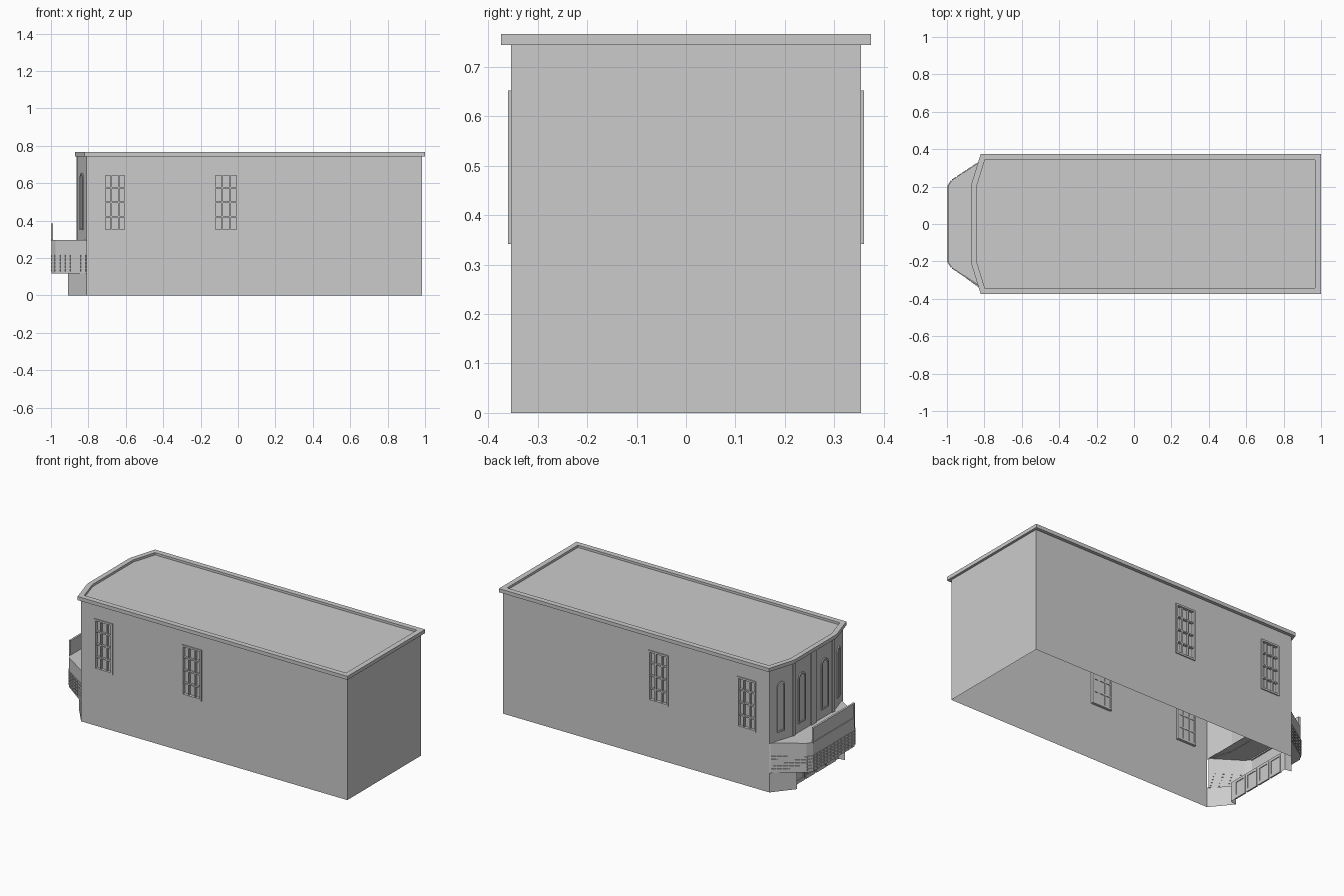
import bpy, math
from mathutils import Vector

if "Cube" in bpy.data.objects:
    bpy.data.objects.remove(bpy.data.objects["Cube"])


class Part:
    """Collects faces, then becomes one named object."""
    def __init__(self, name):
        self.name, self.v, self.f = name, [], []

    def face(self, *pts):
        n = len(self.v)
        self.v += [tuple(p) for p in pts]
        self.f.append(list(range(n, n + len(pts))))

    def done(self):
        me = bpy.data.meshes.new(self.name)
        me.from_pydata(self.v, [], self.f)
        me.update()
        ob = bpy.data.objects.new(self.name, me)
        bpy.context.collection.objects.link(ob)
        return ob


def on_wall(a, b):
    """Map (along, height, outward) to a wall running from a to b."""
    u = (Vector(b) - Vector(a)).normalized()
    return lambda s, z, d=0: (a[0] + u.x * s + u.y * d, a[1] + u.y * s - u.x * d, z)


def length(a, b):
    return (Vector(b) - Vector(a)).length


def box(part, w, s0, s1, z0, z1, d0, d1):
    c = [w(s, z, d) for d in (d0, d1) for z in (z0, z1) for s in (s0, s1)]
    for q in ((4, 5, 7, 6), (1, 0, 2, 3), (0, 4, 6, 2), (5, 1, 3, 7), (6, 7, 3, 2), (0, 1, 5, 4)):
        part.face(*[c[i] for i in q])


def strip(part, p, q, zp, zq, closed=False):
    n = len(p)
    for i in range(n if closed else n - 1):
        j = (i + 1) % n
        part.face((*p[i], zp), (*p[j], zp), (*q[j], zq), (*q[i], zq))


def mirrored(half):
    return half + [(x, -y) for x, y in reversed(half)]


# Side walls with window openings, and the plain end wall
Z0, Z1 = 0.342, 0.652
wins_x = [(-0.72, -0.595), (-0.13, 0.004)]
walls = Part("building_walls")
front, back = ((-0.81, -0.354), (0.985, -0.354)), ((0.985, 0.354), (-0.81, 0.354))
sides = [(front, [(x0 + 0.81, x1 + 0.81) for x0, x1 in wins_x]),
         (back, [(0.985 - x1, 0.985 - x0) for x0, x1 in reversed(wins_x)])]
bars = Part("side_window_frames")
glass = Part("side_window_glass")
for (a, b), wins in sides:
    w = on_wall(a, b)
    cuts = [0] + [s for pair in wins for s in pair] + [length(a, b)]
    for i in range(len(cuts) - 1):
        rows = [(0, Z0), (Z1, 0.75)] if i % 2 else [(0, 0.75)]
        for z0, z1 in rows:
            s0, s1 = cuts[i], cuts[i + 1]
            walls.face(w(s0, z0), w(s1, z0), w(s1, z1), w(s0, z1))
    for s0, s1 in wins:
        t = 0.011
        box(bars, w, s0, s0 + t, Z0, Z1, -0.015, 0.006)
        box(bars, w, s1 - t, s1, Z0, Z1, -0.015, 0.006)
        box(bars, w, s0 + t, s1 - t, Z0, Z0 + t, -0.015, 0.006)
        box(bars, w, s0 + t, s1 - t, Z1 - t, Z1, -0.015, 0.006)
        for k in (1, 2):
            s = s0 + (s1 - s0) * k / 3
            box(bars, w, s - 0.004, s + 0.004, Z0 + t, Z1 - t, -0.015, 0.001)
        for k in (1, 2, 3):
            z = Z0 + (Z1 - Z0) * k / 4
            box(bars, w, s0 + t, s1 - t, z - 0.004, z + 0.004, -0.015, 0.001)
        glass.face(w(s0, Z0, -0.012), w(s1, Z0, -0.012), w(s1, Z1, -0.012), w(s0, Z1, -0.012))
strip(walls, [front[1], back[0]], [front[1], back[0]], 0, 0.75)
walls.done(), bars.done(), glass.done()

# Faceted upper facade with a central pilaster and corner strips
fac = mirrored([(-0.81, 0.354), (-0.857, 0.2)])
facade = Part("upper_facade")
strip(facade, fac, fac, 0.295, 0.75)
wc = on_wall(fac[1], fac[2])
for s0, s1 in ((0, 0.02), (0.175, 0.225), (0.38, 0.4)):
    box(facade, wc, s0, s1, 0.295, 0.745, -0.002, 0.006)
facade.done()


# Round-topped windows in the facade
def arch(cx, half, z0, z1, n=8):
    pts = [(cx - half, z0), (cx + half, z0)]
    return pts + [(cx + half * math.cos(math.pi * i / n), z1 - half + half * math.sin(math.pi * i / n))
                  for i in range(n + 1)]


arches = Part("arched_windows")
for i, places in enumerate([(0.08,), (0.09, 0.31), (0.081,)]):
    w = on_wall(fac[i], fac[i + 1])
    for cx in places:
        r = 0.034 if i == 1 else 0.026
        outer, inner = arch(cx, r, 0.35, 0.655), arch(cx, r - 0.009, 0.359, 0.646)
        for k in range(len(outer)):
            m = (k + 1) % len(outer)
            o0, o1, i0, i1 = outer[k], outer[m], inner[k], inner[m]
            arches.face(w(*o0, 0.006), w(*o1, 0.006), w(*i1, 0.006), w(*i0, 0.006))
            arches.face(w(*o0, 0), w(*o1, 0), w(*o1, 0.006), w(*o0, 0.006))
            arches.face(w(*i0, 0.006), w(*i1, 0.006), w(*i1, 0.001), w(*i0, 0.001))
        arches.face(*[w(*p, 0.001) for p in inner])
arches.done()

# Cornice ring and sunken roof
wall_line = fac + [(0.985, -0.354), (0.985, 0.354)]
rim = mirrored([(-0.82, 0.374), (-0.872, 0.205)]) + [(1, -0.374), (1, 0.374)]
lip = mirrored([(-0.798, 0.341), (-0.842, 0.198)]) + [(0.968, -0.341), (0.968, 0.341)]
cornice = Part("roof_cornice")
strip(cornice, wall_line, rim, 0.744, 0.744, True)
strip(cornice, rim, rim, 0.744, 0.766, True)
strip(cornice, rim, lip, 0.766, 0.766, True)
strip(cornice, lip, lip, 0.766, 0.752, True)
cornice.done()
roof = Part("roof")
roof.face(*[(x, y, 0.752) for x, y in lip])
roof.done()

# Canopy: fascia, deck and soffit around the entrance
can = mirrored([(-0.81, 0.342), (-0.975, 0.233), (-0.996, 0.2)])
entry = mirrored([(-0.81, 0.354), (-0.91, 0.232), (-0.87, 0.225)])
canopy = Part("entrance_canopy")
strip(canopy, can, can, 0.118, 0.297)
canopy.face(*[(x, y, 0.297) for x, y in can])
strip(canopy, entry, can, 0.118, 0.118)
canopy.done()

# Rows of small raised slats on the canopy fascia
slats = Part("canopy_slats")
for i in range(len(can) - 1):
    a, b = can[i], can[i + 1]
    L, w = length(a, b), on_wall(a, b)
    n = max(1, round(L / 0.033))
    for k in range(n):
        for row in range(5):
            z = 0.128 + row * 0.019
            box(slats, w, L * (k + 0.1) / n, L * (k + 0.9) / n, z, z + 0.013, -0.001, 0.004)
slats.done()

# Blank upright sign board with a raised border
sign = Part("sign_board")
ws = on_wall(can[2], can[3])
box(sign, ws, 0, 0.4, 0.29, 0.385, -0.008, 0)
for s0, s1, z0, z1 in ((0, 0.4, 0.377, 0.385), (0, 0.4, 0.29, 0.298),
                       (0, 0.008, 0.298, 0.377), (0.392, 0.4, 0.298, 0.377)):
    box(sign, ws, s0, s1, z0, z1, 0, 0.004)
sign.done()

# Entrance walls below the canopy, with a row of doors
low = Part("entrance_walls")
strip(low, entry, entry, 0, 0.118)
low.done()
doors = Part("entrance_doors")
wd = on_wall(entry[2], entry[3])
for k in range(4):
    s0 = 0.035 + k * 0.098
    s1 = s0 + 0.086
    for a, b, z0, z1 in ((s0, s0 + 0.01, 0, 0.108), (s1 - 0.01, s1, 0, 0.108),
                         (s0 + 0.01, s1 - 0.01, 0.098, 0.108), (s0 + 0.01, s1 - 0.01, 0, 0.02)):
        box(doors, wd, a, b, z0, z1, -0.004, 0.005)
doors.done()
